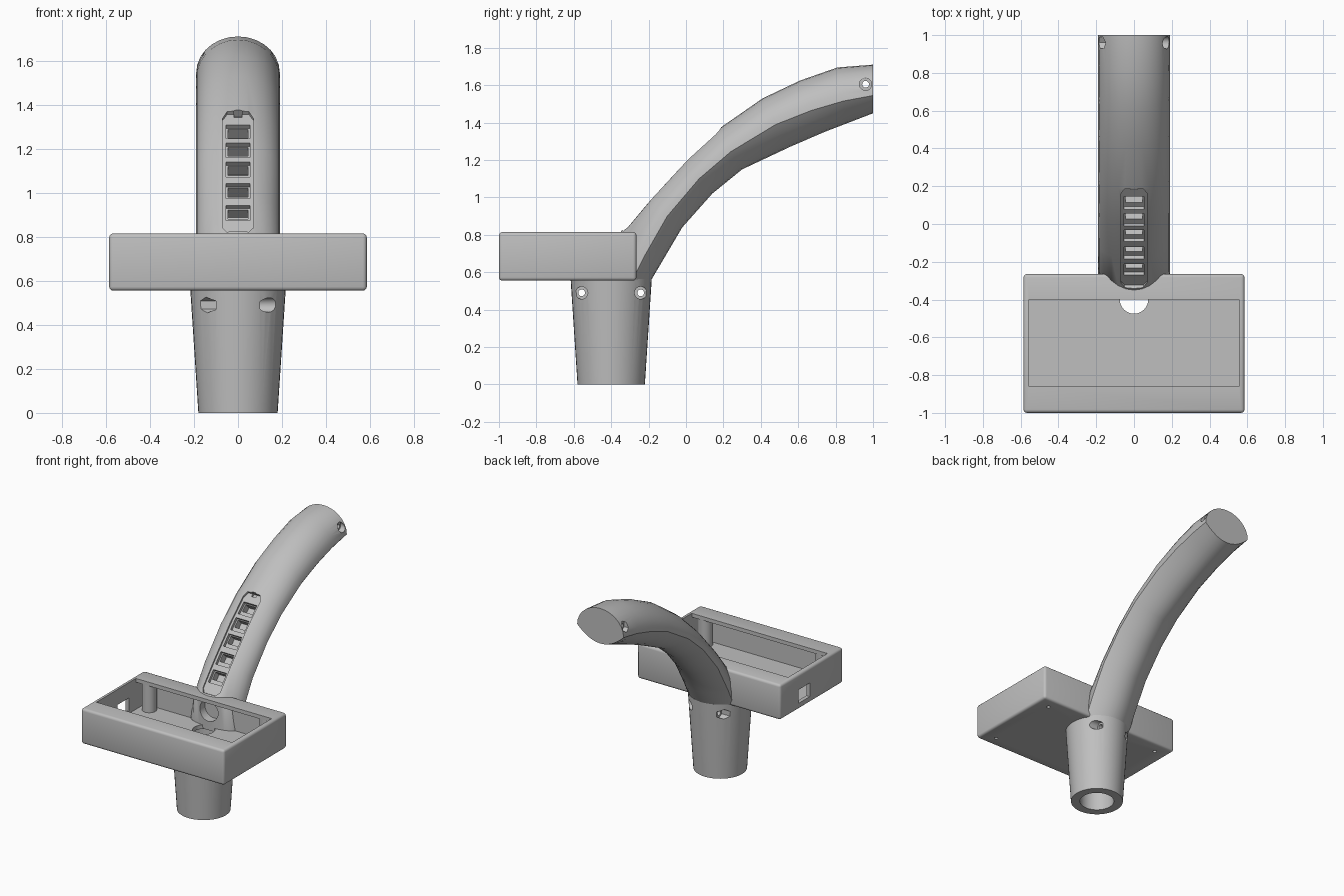
import bpy
import bmesh
import math
from mathutils import Vector, Matrix

default_cube = bpy.data.objects.get("Cube")
if default_cube:
    bpy.data.objects.remove(default_cube, do_unlink=True)

grey = bpy.data.materials.new("plain grey")
grey.use_nodes = True
colour = (0.52, 0.52, 0.52, 1)
grey.diffuse_color = colour
grey.node_tree.nodes["Principled BSDF"].inputs["Base Color"].default_value = colour


def finish_mesh(name, bm):
    """Turn a bmesh into a grey object."""
    bmesh.ops.recalc_face_normals(bm, faces=bm.faces)
    mesh = bpy.data.meshes.new(name)
    bm.to_mesh(mesh)
    bm.free()
    obj = bpy.data.objects.new(name, mesh)
    mesh.materials.append(grey)
    bpy.context.collection.objects.link(obj)
    return obj


def box(name, low, high):
    low, high = Vector(low), Vector(high)
    bm = bmesh.new()
    bmesh.ops.create_cube(bm, size=1)
    bmesh.ops.scale(bm, vec=high - low, verts=bm.verts)
    bmesh.ops.translate(bm, vec=(low + high) / 2, verts=bm.verts)
    return finish_mesh(name, bm)


def rod(name, start, end, radius, end_radius=None, sides=32):
    """Cylinder or cone between two points."""
    start, end = Vector(start), Vector(end)
    axis = end - start
    bm = bmesh.new()
    turn = axis.to_track_quat("Z", "Y").to_matrix().to_4x4()
    bmesh.ops.create_cone(bm, cap_ends=True, segments=sides, radius1=radius,
                          radius2=end_radius or radius, depth=axis.length,
                          matrix=Matrix.Translation((start + end) / 2) @ turn)
    return finish_mesh(name, bm)


def loft(name, rings):
    """Skin a closed body through rings of equal length."""
    bm = bmesh.new()
    rows = [[bm.verts.new(p) for p in ring] for ring in rings]
    count = len(rows[0])
    for a, b in zip(rows, rows[1:]):
        for i in range(count):
            j = (i + 1) % count
            bm.faces.new((a[i], a[j], b[j], b[i]))
    bm.faces.new(rows[0])
    bm.faces.new(rows[-1])
    return finish_mesh(name, bm)


def modify(obj, kind, **settings):
    mod = obj.modifiers.new(kind.title(), kind)
    for key, value in settings.items():
        setattr(mod, key, value)
    bpy.context.view_layer.objects.active = obj
    bpy.ops.object.modifier_apply(modifier=mod.name)


def cut(obj, cutter):
    cutter.hide_render = True
    modify(obj, "BOOLEAN", operation="DIFFERENCE", solver="EXACT", object=cutter)
    bpy.data.objects.remove(cutter, do_unlink=True)


def bolt_hole(obj, y, z, seat):
    """Cross hole with a round head seat on one side, hex nut seat on the other."""
    cut(obj, rod("hole_cutter", (-1, y, z), (1, y, z), 0.018, sides=20))
    cut(obj, rod("head_cutter", (seat, y, z), (0.4, y, z), 0.033, sides=24))
    cut(obj, rod("nut_cutter", (-seat, y, z), (-0.4, y, z), 0.036, sides=6))


def smooth(obj, angle=35):
    bpy.ops.object.select_all(action="DESELECT")
    obj.select_set(True)
    bpy.context.view_layer.objects.active = obj
    bpy.ops.object.shade_smooth_by_angle(angle=math.radians(angle))


STAND_Y = -0.4

# Housing: rounded box, hollow, with a lipped opening on top
housing = box("housing", (-0.585, -1, 0.555), (0.585, -0.265, 0.815))
modify(housing, "BEVEL", width=0.018, segments=3)
cut(housing, box("cavity_cutter", (-0.557, -0.97, 0.585), (0.557, -0.295, 0.787)))
cut(housing, box("opening_cutter", (-0.555, -0.86, 0.75), (0.555, -0.4, 0.9)))
cut(housing, box("socket_cutter", (-0.7, -0.61, 0.6), (-0.5, -0.48, 0.7)))
cut(housing, rod("cable_cutter", (0, STAND_Y, 0.5), (0, STAND_Y, 0.65), 0.075))

# Corner posts with screw holes through the floor
for x in (-0.48, 0.48):
    for y in (-0.915, -0.35):
        post = rod("corner_post", (x, y, 0.575), (x, y, 0.795), 0.05, sides=24)
        for part in (housing, post):
            cut(part, rod("screw_cutter", (x, y, 0.5), (x, y, 0.74), 0.013, sides=12))
        smooth(post)
smooth(housing)

# Stand: tapered hollow tube with two cross bolts
stand = rod("stand", (0, STAND_Y, 0), (0, STAND_Y, 0.565), 0.18, 0.217, sides=40)
cut(stand, rod("bore_cutter", (0, STAND_Y, -0.1), (0, STAND_Y, 0.7), 0.118))
for side in (-1, 1):
    bolt_hole(stand, STAND_Y + side * 0.158, 0.49, 0.1)
smooth(stand)

# Arm: crown, side ridge and belly points (y, z) at each station
STATIONS = [
    ((-0.345, 0.56), (-0.285, 0.56), (-0.185, 0.56)),
    ((-0.35, 0.815), (-0.22, 0.69), (-0.12, 0.67)),
    ((-0.19, 1.0), (-0.10, 0.90), (-0.02, 0.84)),
    ((0.005, 1.21), (0.07, 1.10), (0.14, 1.02)),
    ((0.18, 1.37), (0.24, 1.245), (0.30, 1.15)),
    ((0.41, 1.53), (0.48, 1.39), (0.555, 1.27)),
    ((0.61, 1.625), (0.67, 1.465), (0.74, 1.35)),
    ((0.81, 1.695), (0.84, 1.515), (0.87, 1.40)),
    ((1.0, 1.71), (1.0, 1.545), (1.0, 1.45)),
]


def arm_ring(station, steps=14):
    """Round crown over a flatter, lens-shaped belly."""
    crown, ridge, belly = (Vector((0, *p)) for p in station)
    ring = []
    for i in range(2 * steps):
        angle = math.pi * i / steps
        rise = math.sin(angle)
        offset = (crown - ridge) * rise if i <= steps else (belly - ridge) * rise ** 2
        ring.append(ridge + offset + Vector((0.19 * math.cos(angle), 0, 0)))
    return ring


arm = loft("curved_arm", [arm_ring(s) for s in STATIONS])


def crown_frame(z):
    """Point, tangent and outward normal on the arm crown at a height."""
    def point(height):
        for (a, _, _), (b, _, _) in zip(STATIONS, STATIONS[1:]):
            if height <= b[1]:
                break
        f = (height - a[1]) / (b[1] - a[1])
        return Vector((0, a[0] + (b[0] - a[0]) * f, height))
    tangent = (point(z + 0.04) - point(z - 0.04)).normalized()
    return point(z), tangent, Vector((0, -tangent.z, tangent.y))


def crown_cutter(z, width, along, depth, shift=0):
    """Block sunk into the crown, aligned with the surface."""
    p, tangent, normal = crown_frame(z)
    rings = []
    for end in (-along / 2, along / 2):
        base = p + tangent * (end + shift)
        rings.append([base + normal * h + Vector((x, 0, 0))
                      for x, h in ((-width, -depth), (width, -depth),
                                   (width, 0.06), (-width, 0.06))])
    return loft("window_cutter", rings)


# Shallow chamfered panel seat along the crown
seat = []
for z, w in ((0.825, 0.05), (0.85, 0.07), (1.0, 0.07), (1.1, 0.07),
             (1.21, 0.07), (1.345, 0.07), (1.372, 0.05)):
    p, _, normal = crown_frame(z)
    seat.append([p + normal * h + Vector((x, 0, 0))
                 for x, h in ((-w, -0.022), (w, -0.022), (w, 0.06), (-w, 0.06))])
cut(arm, loft("panel_cutter", seat))

# Five stepped windows and a small latch notch
for z in (0.922, 1.022, 1.12, 1.21, 1.293):
    cut(arm, crown_cutter(z, 0.054, 0.092, 0.045))
    cut(arm, crown_cutter(z, 0.045, 0.055, 0.1, shift=0.012))
cut(arm, crown_cutter(1.368, 0.018, 0.025, 0.04))

# Cable bore into the arm foot and the tip bolt
cut(arm, rod("cable_cutter", (0, -0.5, 0.7), (0, -0.24, 0.7), 0.075))
bolt_hole(arm, 0.96, 1.605, 0.145)
smooth(arm)
cut(housing, rod("wall_cutter", (0, -0.36, 0.7), (0, -0.28, 0.7), 0.075))
